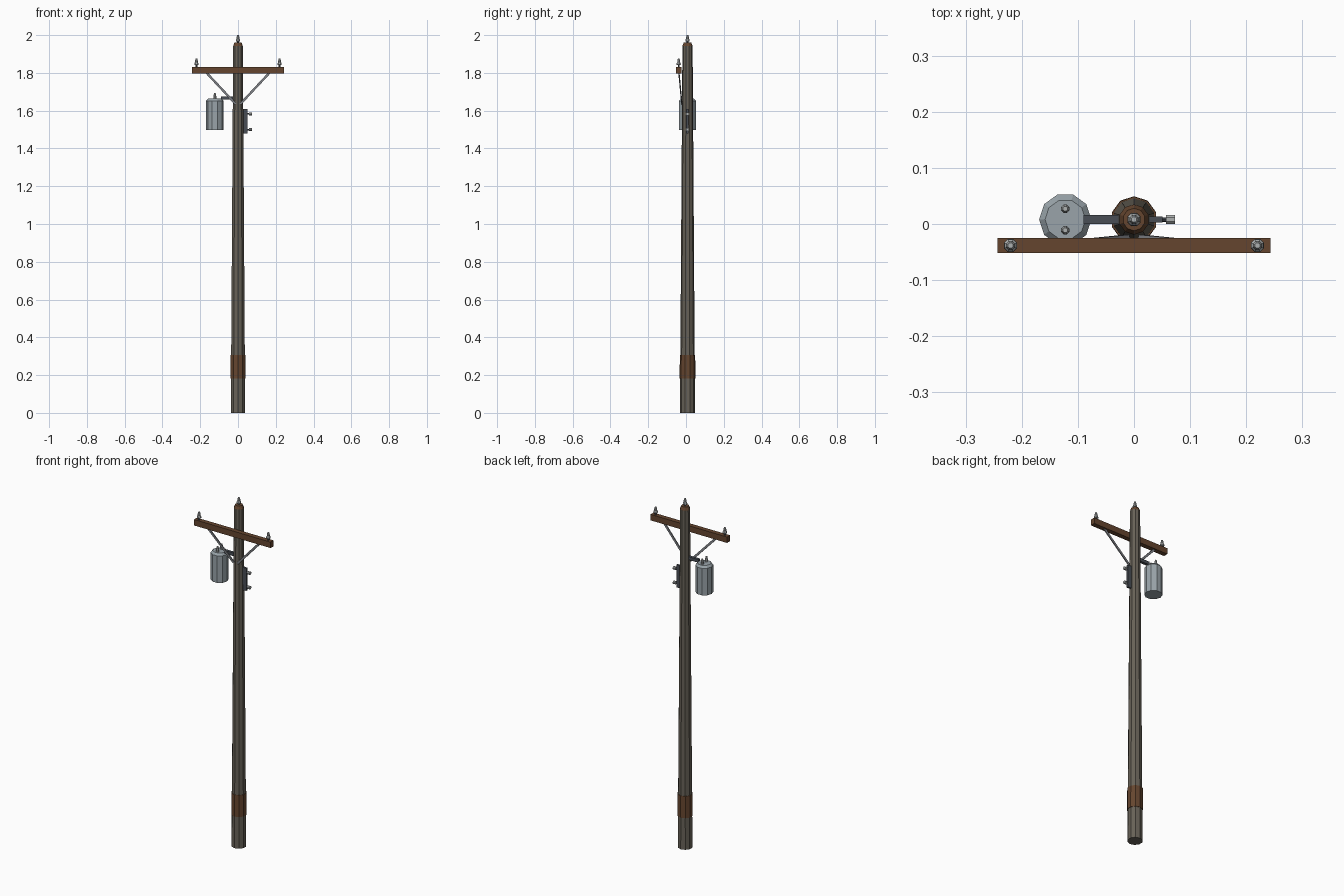
import bpy, bmesh, math
from mathutils import Vector, Matrix

if "Cube" in bpy.data.objects:
    bpy.data.objects.remove(bpy.data.objects["Cube"])

CY = 0.008  # pole axis in y


def mat(name, c):
    m = bpy.data.materials.new(name)
    m.diffuse_color = (*c, 1)
    m.use_nodes = True
    m.node_tree.nodes["Principled BSDF"].inputs["Base Color"].default_value = m.diffuse_color
    return m


WOOD = mat("weathered_wood", (0.135, 0.12, 0.095))
BROWN = mat("brown_wood", (0.13, 0.06, 0.028))
STEEL = mat("transformer_grey", (0.32, 0.37, 0.40))
DARK = mat("dark_iron", (0.065, 0.075, 0.09))
GALV = mat("galvanised_brace", (0.22, 0.23, 0.25))
GLAZE = mat("insulator_glaze", (0.42, 0.44, 0.44))


def finish(bm, name, mats):
    bmesh.ops.recalc_face_normals(bm, faces=bm.faces)
    me = bpy.data.meshes.new(name)
    bm.to_mesh(me)
    bm.free()
    for m in mats:
        me.materials.append(m)
    ob = bpy.data.objects.new(name, me)
    bpy.context.collection.objects.link(ob)
    return ob


def lathe(name, profile, loc, n, mats, phase=0.0, axis='Z', rule=None):
    """Capped solid of revolution from (radius, height) points."""
    bm = bmesh.new()
    rings = []
    for r, z in profile:
        rings.append([bm.verts.new((r * math.cos(phase + 2 * math.pi * i / n),
                                    r * math.sin(phase + 2 * math.pi * i / n), z))
                      for i in range(n)])
    for k, (a, b) in enumerate(zip(rings, rings[1:])):
        for i in range(n):
            f = bm.faces.new((a[i], a[(i + 1) % n], b[(i + 1) % n], b[i]))
            f.material_index = rule(k) if rule else 0
    bm.faces.new(rings[0][::-1])
    top = bm.faces.new(rings[-1])
    top.material_index = rule(len(rings) - 1) if rule else 0
    if axis == 'X':
        bm.transform(Matrix.Rotation(math.pi / 2, 4, 'Y'))
    bm.transform(Matrix.Translation(loc))
    return finish(bm, name, mats)


def box(name, lo, hi, m):
    lo, hi = Vector(lo), Vector(hi)
    bm = bmesh.new()
    bmesh.ops.create_cube(bm, size=1)
    bm.transform(Matrix.Translation((lo + hi) / 2) @ Matrix.Diagonal((*(hi - lo), 1)))
    return finish(bm, name, [m])


def strut(name, a, b, w, t, m):
    a, b = Vector(a), Vector(b)
    bm = bmesh.new()
    bmesh.ops.create_cube(bm, size=1)
    z = (b - a).normalized()
    x = Vector((0, 1, 0)).cross(z).normalized()
    rot = Matrix((x, z.cross(x), z)).transposed().to_4x4()
    bm.transform(Matrix.Translation((a + b) / 2) @ rot @ Matrix.Diagonal((w, t, (b - a).length, 1)))
    return finish(bm, name, [m])


def insulator(name, x, y, z):
    lathe(name + "_pin", [(0.005, -0.004), (0.005, 0.014)], (x, y, z), 8, [DARK])
    lathe(name, [(0.009, 0.010), (0.0125, 0.013), (0.0115, 0.020), (0.0075, 0.026),
                 (0.0085, 0.030), (0.005, 0.044)], (x, y, z), 8, [GLAZE], math.pi / 8)


# Pole with chamfered brown cut top, and the brown band near the base
lathe("pole", [(0.040, 0), (0.027, 1.942), (0.020, 1.960)], (0, CY, 0), 10,
      [WOOD, BROWN], math.pi / 2, rule=lambda k: int(k >= 1))
lathe("base_band", [(0.0415, 0.182), (0.0408, 0.307)], (0, CY, 0), 10, [BROWN], math.pi / 2)

# Crossarm, braces and line insulators
box("crossarm", (-0.2435, -0.052, 1.797), (0.2435, -0.025, 1.831), BROWN)
for side, s in (("left", -1), ("right", 1)):
    strut(side + "_brace", (s * 0.172, -0.038, 1.806), (s * 0.012, -0.022, 1.635), 0.012, 0.006, GALV)
    insulator(side + "_insulator", s * 0.22, -0.0385, 1.831)
insulator("top_insulator", 0, CY, 1.956)

# Transformer can with bevelled lid, bushings and bracket
TX = -0.1225
lathe("transformer", [(0.0465, 1.497), (0.0465, 1.652), (0.036, 1.664)], (TX, CY, 0), 10, [STEEL])
for side, s in (("front", -1), ("back", 1)):
    lathe(side + "_bushing", [(0.008, 0), (0.008, 0.014), (0.0045, 0.030)],
          (TX, CY + s * 0.019, 1.663), 8, [GLAZE], math.pi / 8)
box("transformer_bracket", (-0.09, 0.0, 1.658), (-0.015, 0.016, 1.676), DARK)

# Fuse mount plate on the right side with two knobs
box("fuse_plate", (0.025, 0.0025, 1.478), (0.051, 0.0135, 1.608), DARK)
for tag, z in (("lower", 1.500), ("upper", 1.583)):
    lathe(tag + "_knob_stem", [(0.004, 0.048), (0.004, 0.06)], (0, CY, z), 8, [DARK], axis='X')
    lathe(tag + "_knob", [(0.009, 0.057), (0.009, 0.073)], (0, CY, z), 8, [GLAZE],
          math.pi / 8, axis='X')
